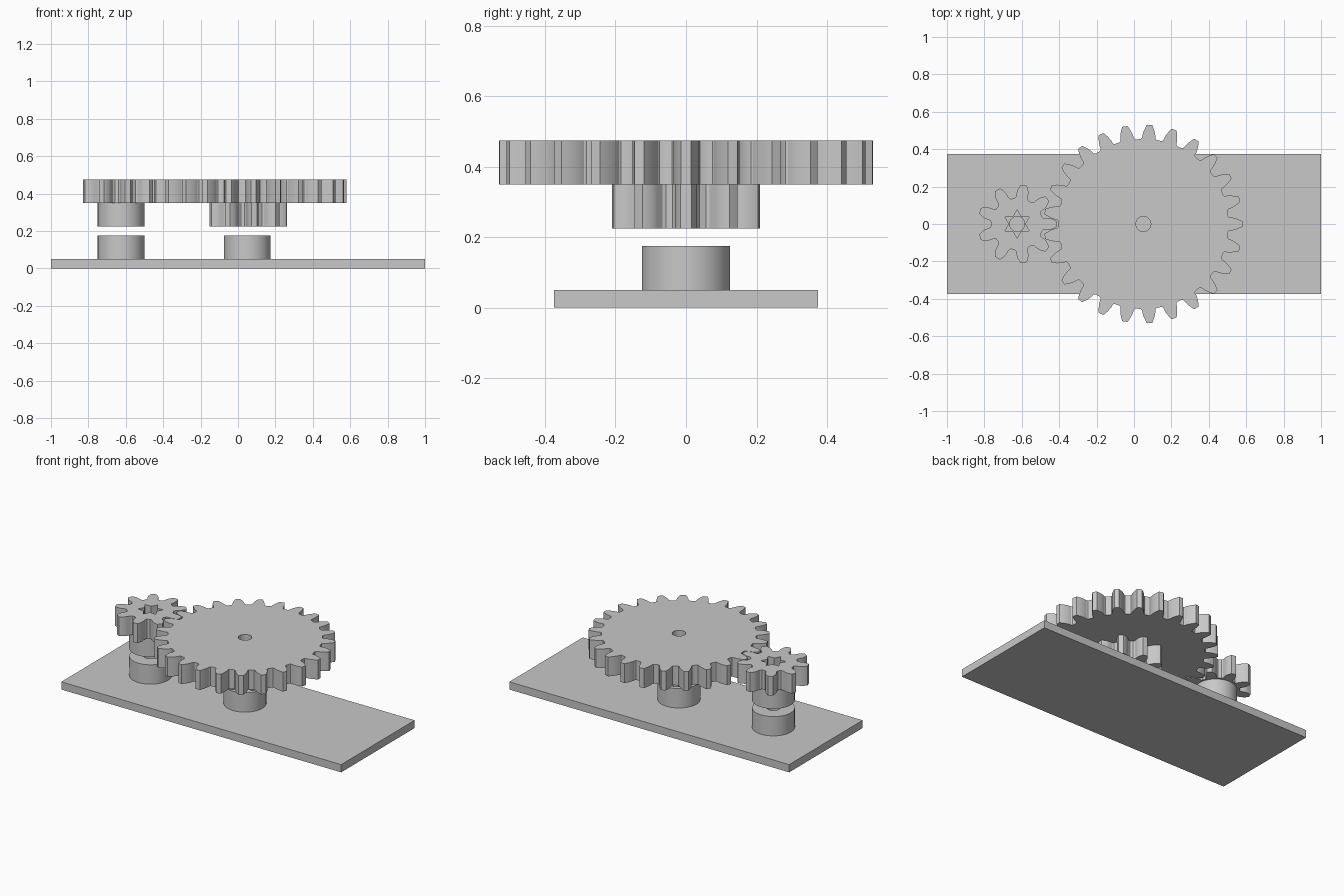
import bpy, bmesh
from math import pi, sin, cos, tan, acos, radians

cube = bpy.data.objects.get("Cube")
if cube:
    bpy.data.objects.remove(cube, do_unlink=True)

grey = bpy.data.materials.new("plain grey")
grey.use_nodes = True
colour = (0.58, 0.58, 0.58, 1)
grey.diffuse_color = colour
grey.node_tree.nodes["Principled BSDF"].inputs["Base Color"].default_value = colour

MODULE = 0.0393
PRESSURE = radians(20)
SHAFT_X, PINION_X = 0.05, -0.625


def polar(r, a):
    return (r * cos(a), r * sin(a))


def circle(r, n=64):
    return [polar(r, 2 * pi * i / n) for i in range(n)]


def star(r, points=6):
    inner = r / 3 ** 0.5
    return [polar(inner if i % 2 else r, pi / 2 + pi * i / points)
            for i in range(2 * points)]


def gear(teeth, tip, root):
    """Involute gear outline with one tooth pointing along +x."""
    pitch = MODULE * teeth / 2
    base = pitch * cos(PRESSURE)
    start = max(base, root + 0.008)

    def half(r):
        a = acos(min(1, base / r))
        return pi / (2 * teeth) + tan(PRESSURE) - PRESSURE - (tan(a) - a)

    steps = 6
    radii = [start + (tip - start) * i / steps for i in range(steps + 1)]
    flank = [(r, half(r)) for r in radii]
    # rounded valley corner leading into the flank
    gap = pi / teeth - half(start)
    valley = [(root, half(start) + gap * 0.55),
              (root + (start - root) * 0.25, half(start) + gap * 0.2)]
    side = valley + flank
    tooth = [(r, -a) for r, a in side] + [(tip, 0)] + [(r, a) for r, a in reversed(side)]
    return [polar(r, a + 2 * pi * t / teeth) for t in range(teeth) for r, a in tooth]


def extrude(name, x, z0, z1, outline, hole=None):
    """Solid of constant section, with an optional hole through it."""
    bm = bmesh.new()
    for loop in filter(None, (outline, hole)):
        verts = [bm.verts.new((px, py, z0)) for px, py in loop]
        for i, v in enumerate(verts):
            bm.edges.new((verts[i - 1], v))
    bmesh.ops.triangle_fill(bm, edges=bm.edges[:], use_beauty=True, use_dissolve=False)
    top = bmesh.ops.extrude_face_region(bm, geom=bm.faces[:], use_keep_orig=True)
    moved = [g for g in top["geom"] if isinstance(g, bmesh.types.BMVert)]
    bmesh.ops.translate(bm, verts=moved, vec=(0, 0, z1 - z0))
    bmesh.ops.recalc_face_normals(bm, faces=bm.faces[:])
    mesh = bpy.data.meshes.new(name)
    bm.to_mesh(mesh)
    bm.free()
    mesh.materials.append(grey)
    obj = bpy.data.objects.new(name, mesh)
    obj.location.x = x
    bpy.context.collection.objects.link(obj)
    bpy.ops.object.select_all(action='DESELECT')
    obj.select_set(True)
    bpy.context.view_layer.objects.active = obj
    bpy.ops.object.shade_smooth_by_angle(angle=radians(25))
    return obj


bore = circle(0.04, 32)
small_gear = gear(9, 0.211, 0.138)

# base with its two bored bosses
extrude("base_plate", 0, 0, 0.05, [(-1, -0.375), (1, -0.375), (1, 0.375), (-1, 0.375)])
for name, x in (("pinion_boss", PINION_X), ("shaft_boss", SHAFT_X)):
    extrude(name, x, 0.05, 0.175, circle(0.125), bore)

# pinion with star socket, on its hub
extrude("pinion_hub", PINION_X, 0.225, 0.35, circle(0.125), star(0.075))
extrude("pinion_gear", PINION_X, 0.35, 0.475, small_gear, star(0.075))

# compound gear
extrude("lower_gear", SHAFT_X, 0.225, 0.35, small_gear, bore)
extrude("large_gear", SHAFT_X, 0.35, 0.475, gear(25, 0.531, 0.454), bore)
